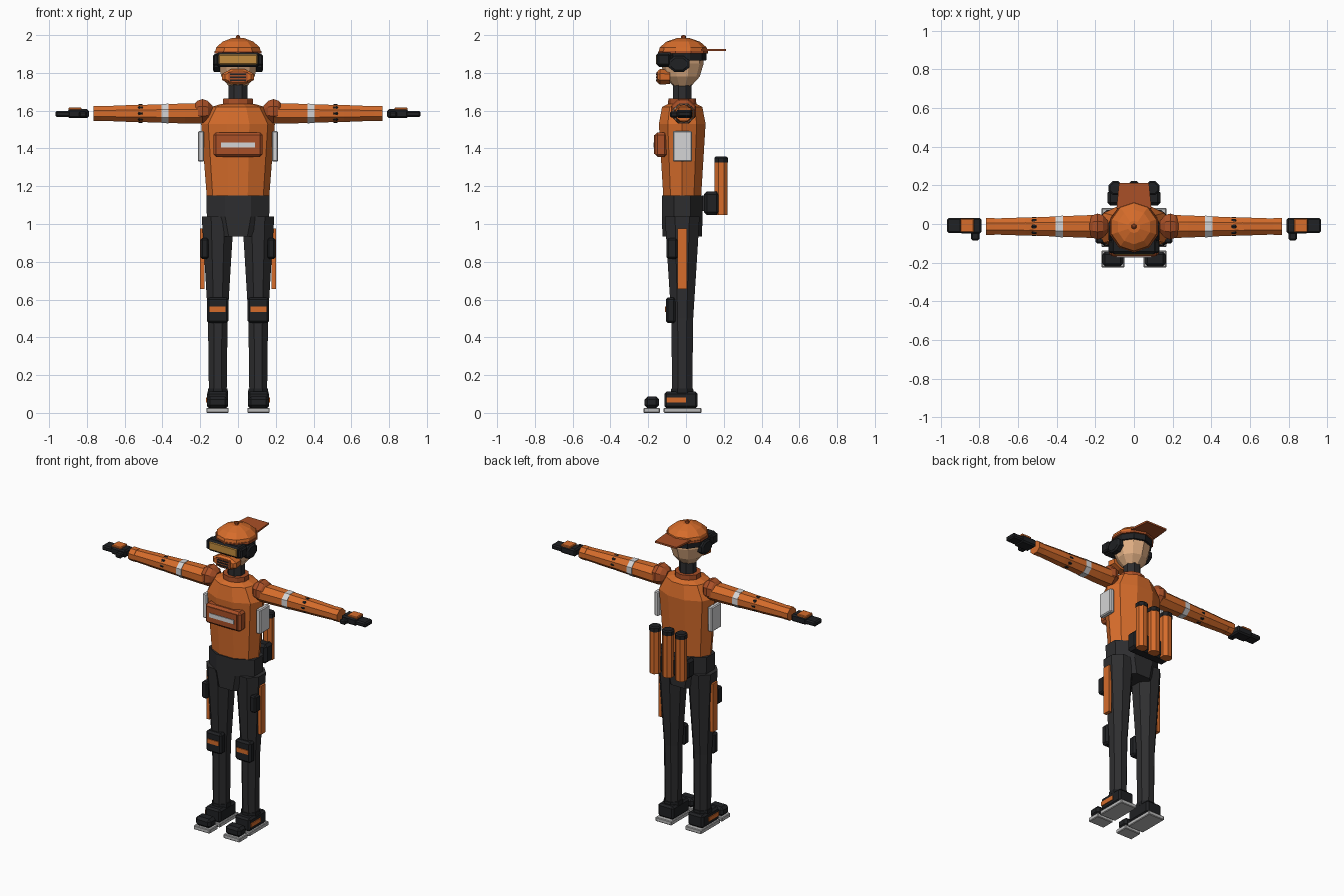
import bpy, bmesh
from math import cos, sin, pi

cube = bpy.data.objects.get("Cube")
if cube:
    bpy.data.objects.remove(cube, do_unlink=True)


def material(name, r, g, b):
    m = bpy.data.materials.new(name)
    m.use_nodes = True
    m.diffuse_color = (r, g, b, 1)
    m.node_tree.nodes["Principled BSDF"].inputs["Base Color"].default_value = (r, g, b, 1)
    return m


ORANGE = material("orange cloth", 0.67, 0.15, 0.024)
RUST = material("deep orange", 0.40, 0.08, 0.02)
DARK = material("charcoal cloth", 0.027, 0.027, 0.029)
BLACK = material("black rubber", 0.014, 0.015, 0.017)
WHITE = material("light grey", 0.66, 0.66, 0.67)
SOLE = material("sole grey", 0.48, 0.48, 0.48)
AMBER = material("amber lens", 0.55, 0.27, 0.05)
SKIN = material("skin", 0.75, 0.43, 0.23)


def finish(name, bm, mat):
    bmesh.ops.recalc_face_normals(bm, faces=bm.faces)
    me = bpy.data.meshes.new(name)
    bm.to_mesh(me)
    bm.free()
    me.materials.append(mat)
    ob = bpy.data.objects.new(name, me)
    bpy.context.collection.objects.link(ob)
    return ob


def box(name, x, y, z, mat, bevel=0.0):
    """Box from (low, high) pairs, with optional chamfered edges."""
    bm = bmesh.new()
    bmesh.ops.create_cube(bm, size=1)
    for v in bm.verts:
        v.co = [(lo + hi) / 2 + c * (hi - lo) for c, (lo, hi) in zip(v.co, (x, y, z))]
    if bevel:
        bmesh.ops.bevel(bm, geom=bm.edges[:], offset=bevel, segments=1, affect='EDGES')
    return finish(name, bm, mat)


def loft(name, rings, mat, sides=8, center=(0, 0), axis='z', half=True):
    """Faceted tube through rings (position, radius a, radius b)."""
    bm = bmesh.new()
    loops = []
    k = 1 / cos(pi / sides) if half else 1
    for t, ra, rb in rings:
        loop = []
        for i in range(sides):
            ang = 2 * pi * (i + 0.5 * half) / sides
            a = center[0] + ra * k * cos(ang)
            b = center[1] + rb * k * sin(ang)
            co = {'z': (a, b, t), 'x': (t, a, b), 'y': (a, t, b)}[axis]
            loop.append(bm.verts.new(co))
        loops.append(loop)
    for p, q in zip(loops, loops[1:]):
        for i in range(sides):
            j = (i + 1) % sides
            bm.faces.new((p[i], p[j], q[j], q[i]))
    bm.faces.new(loops[0])
    bm.faces.new(loops[-1])
    return finish(name, bm, mat)


def side_span(s, lo, hi):
    return tuple(sorted((s * lo, s * hi)))


CY = -0.02  # body axis

# Torso, collar, neck
loft("torso", [(1.14, .165, .105), (1.53, .195, .13), (1.62, .14, .112), (1.635, .09, .08)],
     ORANGE, 10, (0, CY), half=False)
loft("collar", [(1.60, .08, .072), (1.665, .078, .07)], RUST, 10, (0, CY))
loft("neck", [(1.64, .05, .05), (1.75, .05, .05)], DARK, 8, (0, CY))
loft("pelvis", [(.935, .12, .105), (1.04, .165, .107), (1.15, .168, .108)], DARK, 8, (0, CY))

# Chest pouch with pale strip
box("chest_pouch", (-.13, .13), (-.165, -.10), (1.355, 1.485), RUST, .014)
box("chest_flap", (-.108, .108), (-.169, -.16), (1.37, 1.47), RUST)
box("chest_strip", (-.09, .09), (-.173, -.167), (1.405, 1.432), WHITE)

# Head and cap
loft("head", [(1.73, .05, .045), (1.78, .088, .088), (1.85, .105, .108), (1.92, .10, .105)],
     SKIN, 10, (0, CY))
loft("headband", [(1.865, .112, .118), (1.912, .114, .12)], BLACK, 10, (0, -.017))
loft("cap", [(1.905, .122, .124), (1.935, .115, .118), (1.965, .082, .085), (1.985, .03, .03)],
     ORANGE, 10, (0, -.015))
loft("cap_rim", [(1.902, .125, .126), (1.916, .124, .125)], RUST, 10, (0, -.015))
loft("cap_button", [(1.98, .013, .013), (1.995, .011, .011), (2.0, .004, .004)], RUST, 6, (0, -.013))
brim = box("cap_brim", (-.09, .09), (.08, .213), (1.916, 1.927), RUST)
for v in brim.data.vertices:
    if v.co.y > .15:
        v.co.x *= .86

# Goggles, breathing mask and ear cups
box("goggle_frame", (-.117, .117), (-.155, -.07), (1.832, 1.908), BLACK, .012)
box("goggle_lens", (-.102, .102), (-.160, -.15), (1.845, 1.897), AMBER, .004)
loft("mask", [(-.152, .068, .03), (-.138, .085, .041), (-.085, .08, .038)],
     ORANGE, 8, (0, 1.779), 'y')
box("mask_plate", (-.05, .05), (-.157, -.148), (1.752, 1.806), RUST)
for z in (1.762, 1.778, 1.794):
    box("mask_slot", (-.042, .042), (-.16, -.155), (z - .004, z + .004), BLACK)

# Back holder and three cylinders
box("back_holder", (-.137, .137), (.095, .178), (1.047, 1.172), BLACK, .016)
box("holder_mount", (-.06, .06), (.06, .11), (1.07, 1.15), DARK)
for x in (-.095, 0, .095):
    loft("back_tube", [(1.047, .034, .034), (1.33, .034, .034)], ORANGE, 8, (x, .186))
    loft("tube_cap", [(1.325, .036, .036), (1.35, .036, .036), (1.357, .028, .028)],
         BLACK, 8, (x, .186))

for s in (1, -1):
    side = "left_" if s > 0 else "right_"

    def mbox(name, x, y, z, mat, bevel=0.0):
        return box(side + name, side_span(s, *x), y, z, mat, bevel)

    def arm(name, rings, mat, sides=8, half=True, cz=1.585):
        return loft(side + name, [(s * t, a, b) for t, a, b in rings], mat, sides,
                    (-.013, cz), 'x', half)

    # Ear cup and torso panel
    loft(side + "ear_cup", [(s * .095, .055, .043), (s * .125, .055, .043), (s * .133, .042, .033)],
         BLACK, 8, (-.037, 1.847), 'x')
    mbox("goggle_hinge", (.10, .132), (-.15, -.085), (1.838, 1.90), BLACK, .008)
    mbox("side_panel", (.18, .212), (-.07, .032), (1.33, 1.492), WHITE, .006)

    # Arm
    arm("shoulder", [(.135, .03, .03), (.16, .058, .055), (.188, .067, .064),
                     (.215, .058, .055), (.24, .03, .03)], RUST, 8, cz=1.597)
    arm("upper_arm", [(.19, .06, .053), (.28, .057, .053), (.52, .047, .045)], ORANGE)
    arm("forearm", [(.50, .046, .044), (.56, .047, .045), (.735, .041, .038)], ORANGE)
    arm("cuff", [(.722, .043, .040), (.765, .043, .040)], ORANGE)
    arm("arm_band", [(.368, .056, .052), (.405, .0545, .0505)], WHITE)
    arm("elbow_ring", [(.50, .043, .043), (.507, .050, .049), (.525, .050, .049),
                       (.533, .043, .043)], BLACK, 8, False)

    # Gloved hand
    mbox("palm", (.79, .90), (-.05, .032), (1.56, 1.608), BLACK, .009)
    mbox("fingers", (.885, .967), (-.046, .03), (1.566, 1.598), BLACK, .008)
    mbox("thumb", (.80, .842), (-.085, -.04), (1.565, 1.595), BLACK, .007)
    mbox("hand_plate", (.828, .898), (-.042, .028), (1.60, 1.617), ORANGE, .004)

    # Leg
    loft(side + "leg", [(.10, .047, .053), (.50, .052, .058), (.75, .067, .074), (1.04, .085, .092)],
         DARK, 8, (s * .107, CY))
    mbox("knee_pad", (.05, .165), (-.107, -.055), (.475, .612), BLACK, .012)
    mbox("knee_stripe", (.066, .15), (-.112, -.105), (.534, .562), ORANGE)
    mbox("thigh_panel", (.178, .2), (-.045, .004), (.655, .975), ORANGE)
    mbox("thigh_pouch", (.155, .198), (-.102, -.046), (.815, .925), BLACK, .009)

    # Boot
    mbox("boot", (.052, .165), (-.115, .062), (.025, .112), BLACK, .012)
    loft(side + "boot_collar", [(.10, .054, .06), (.128, .052, .058)], BLACK, 8, (s * .107, CY))
    mbox("boot_patch", (.16, .17), (-.104, .0), (.054, .082), ORANGE)
    mbox("heel_sole", (.05, .168), (-.118, .082), (0, .027), SOLE, .004)
    mbox("toe", (.054, .165), (-.22, -.142), (.025, .086), BLACK, .016)
    mbox("toe_sole", (.05, .168), (-.225, -.138), (0, .027), SOLE, .004)
